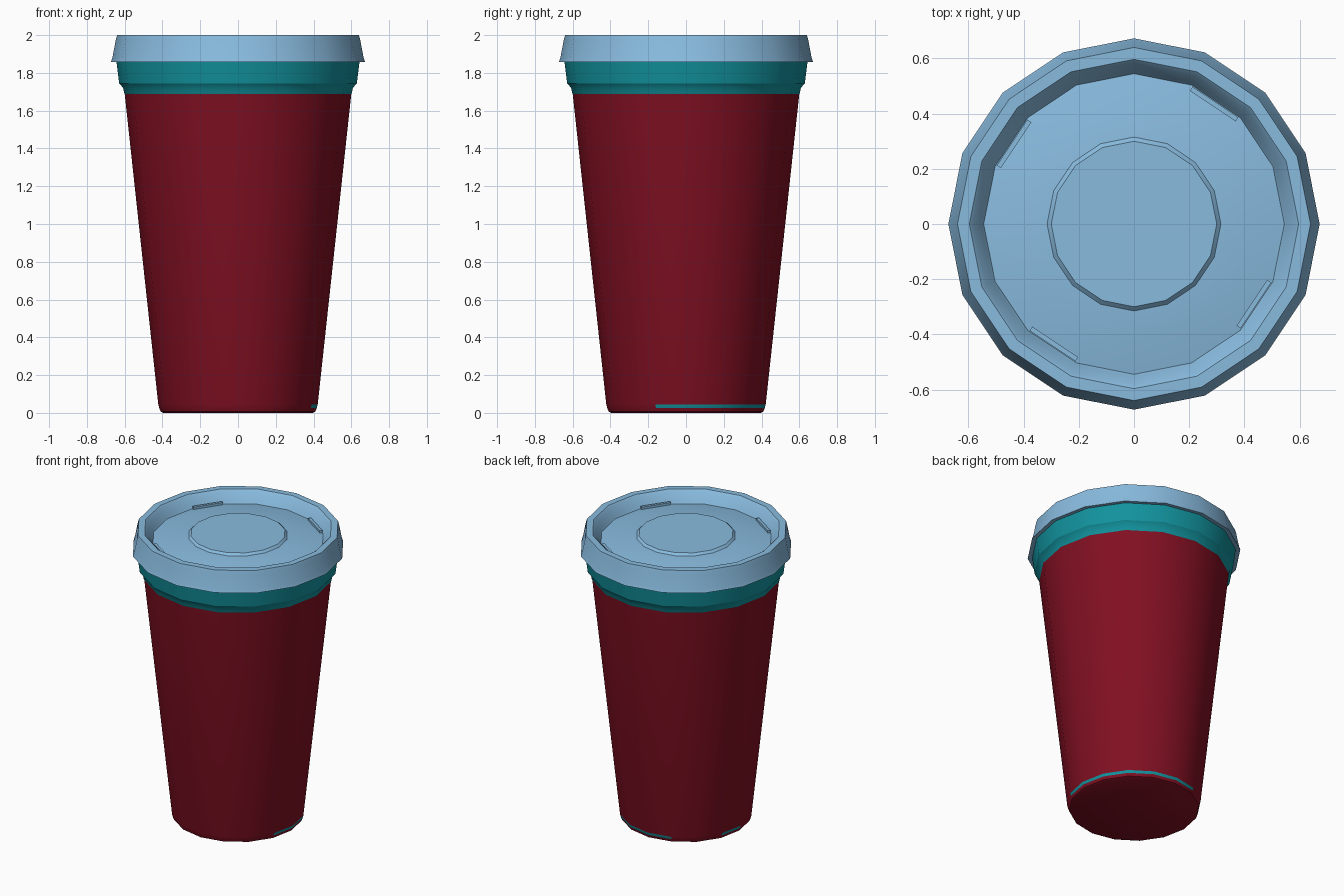
import bpy, bmesh
from math import pi, cos, sin, radians
from mathutils import Matrix

if "Cube" in bpy.data.objects:
    bpy.data.objects.remove(bpy.data.objects["Cube"])

SIDES = 16


def material(name, rgb):
    m = bpy.data.materials.new(name)
    m.use_nodes = True
    m.diffuse_color = (*rgb, 1)
    m.node_tree.nodes["Principled BSDF"].inputs["Base Color"].default_value = (*rgb, 1)
    return m


red = material("dark red", (0.22, 0.005, 0.016))
teal = material("teal", (0.006, 0.29, 0.34))
blue = material("light blue", (0.25, 0.50, 0.74))


def finish(name, bm, mats, angle=32):
    bmesh.ops.recalc_face_normals(bm, faces=bm.faces)
    mesh = bpy.data.meshes.new(name)
    bm.to_mesh(mesh)
    bm.free()
    ob = bpy.data.objects.new(name, mesh)
    bpy.context.collection.objects.link(ob)
    for m in mats:
        mesh.materials.append(m)
    bpy.ops.object.select_all(action="DESELECT")
    ob.select_set(True)
    bpy.context.view_layer.objects.active = ob
    bpy.ops.object.shade_smooth_by_angle(angle=radians(angle))
    return ob


def lathe(name, profile, mats, rule=None):
    """Spin (radius, height) points; rule(band, side) picks the material."""
    bm = bmesh.new()
    rings = [[bm.verts.new((r * cos(2 * pi * i / SIDES), r * sin(2 * pi * i / SIDES), z))
              for i in range(SIDES)] for r, z in profile]
    for band, (low, high) in enumerate(zip(rings, rings[1:])):
        for i in range(SIDES):
            j = (i + 1) % SIDES
            face = bm.faces.new((low[i], low[j], high[j], high[i]))
            face.material_index = rule(band, i) if rule else 0
    bm.faces.new(rings[0][::-1])
    bm.faces.new(rings[-1])
    return finish(name, bm, mats)


# Red cup body with a broken teal line just above the base
line_sides = {15, 0, 1, 2, 3, 4, 7}
lathe("cup_body",
      [(0.395, 0), (0.41, 0.007), (0.417, 0.026), (0.422, 0.044), (0.6, 1.69)],
      [red, teal],
      lambda band, side: int(band == 2 and side in line_sides))

# Teal collar, flaring out from the body
lathe("cup_collar",
      [(0.598, 1.685), (0.603, 1.695), (0.608, 1.72), (0.629, 1.745), (0.645, 1.87)],
      [teal])

# Lid: flared skirt, rounded rim, recessed panel and raised centre disc
lathe("lid",
      [(0.638, 1.862), (0.673, 1.858), (0.665, 1.88), (0.647, 1.975), (0.64, 2.0),
       (0.597, 2.0), (0.582, 1.985), (0.555, 1.935), (0.545, 1.92),
       (0.42, 1.943), (0.315, 1.952), (0.3, 1.967)],
      [blue])

# Four low tabs around the panel edge
for k in range(4):
    bm = bmesh.new()
    bmesh.ops.create_cube(bm, size=1)
    bmesh.ops.scale(bm, vec=(0.018, 0.2, 0.03), verts=bm.verts)
    bmesh.ops.translate(bm, vec=(0.523, 0, 1.925), verts=bm.verts)
    turn = Matrix.Rotation(2 * pi * 2.5 / SIDES + k * pi / 2, 3, "Z")
    bmesh.ops.rotate(bm, cent=(0, 0, 0), matrix=turn, verts=bm.verts)
    finish(f"lid_tab_{k + 1}", bm, [blue])
